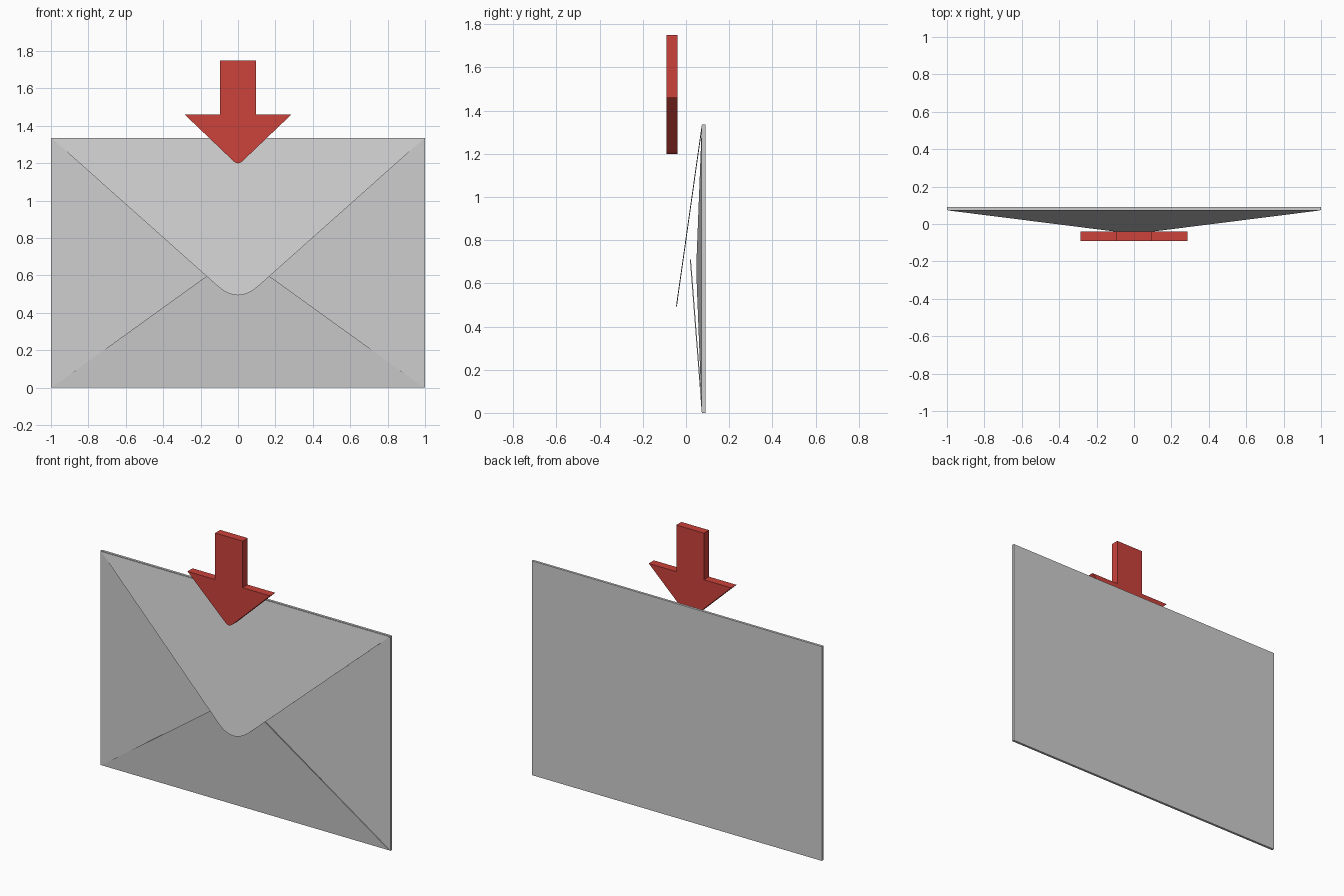
import bpy, bmesh

if "Cube" in bpy.data.objects:
    bpy.data.objects.remove(bpy.data.objects["Cube"])


def material(name, rgb):
    m = bpy.data.materials.new(name)
    m.diffuse_color = (*rgb, 1.0)
    m.use_nodes = True
    m.node_tree.nodes["Principled BSDF"].inputs["Base Color"].default_value = m.diffuse_color
    return m


PAPER = material("light grey paper", (0.62, 0.62, 0.62))
RED = material("arrow red", (0.60, 0.054, 0.044))


def rounded(a, tip, b, steps=10):
    """Points of a smooth curve from a to b, pulled towards the tip."""
    pts = []
    for i in range(steps + 1):
        t = i / steps
        pts.append(tuple((1 - t) ** 2 * a[k] + 2 * t * (1 - t) * tip[k] + t * t * b[k]
                         for k in (0, 1)))
    return pts


def rounded_tip(left, tip, right, amount):
    """Triangle left-tip-right with the tip rounded off."""
    def toward(p):
        return tuple(tip[k] + (p[k] - tip[k]) * amount for k in (0, 1))
    return [left] + rounded(toward(left), tip, toward(right)) + [right]


def sheet(name, profile, front_y, thickness, mat):
    """Extrude an x-z profile along y; front_y(x, z) gives the front surface."""
    bm = bmesh.new()
    front = [bm.verts.new((x, front_y(x, z), z)) for x, z in profile]
    back = [bm.verts.new((x, front_y(x, z) + thickness, z)) for x, z in profile]
    bm.faces.new(front)
    bm.faces.new(back[::-1])
    n = len(profile)
    for i in range(n):
        j = (i + 1) % n
        bm.faces.new((front[j], front[i], back[i], back[j]))
    bmesh.ops.recalc_face_normals(bm, faces=bm.faces)
    mesh = bpy.data.meshes.new(name)
    bm.to_mesh(mesh)
    bm.free()
    mesh.materials.append(mat)
    obj = bpy.data.objects.new(name, mesh)
    bpy.context.collection.objects.link(obj)
    return obj


H = 1.335       # envelope height
HINGE = 0.073   # y where the flaps meet the back panel

# Back panel
sheet("back_panel", [(-1, 0), (1, 0), (1, H), (-1, H)],
      lambda x, z: 0.075, 0.015, PAPER)

# Side flaps, folded slightly outwards
for side, name in ((-1, "left_flap"), (1, "right_flap")):
    sheet(name, rounded_tip((side * 0.995, 0.004), (side * 0.04, H / 2),
                            (side * 0.995, H - 0.004), 0.04),
          lambda x, z: HINGE - 0.027 * (1 - abs(x)), 0.004, PAPER)

# Bottom flap
sheet("bottom_flap", rounded_tip((-0.99, 0.004), (0, 0.717), (0.99, 0.004), 0.02),
      lambda x, z: HINGE - 0.055 * z / 0.71, 0.005, PAPER)

# Top flap, open furthest, with a broad rounded tip
sheet("top_flap", rounded_tip((-0.995, H - 0.003), (0, 0.446), (0.995, H - 0.003), 0.108),
      lambda x, z: HINGE - 0.119 * (H - z) / (H - 0.495), 0.004, PAPER)

# Downward arrow floating in front
arrow = [(-0.095, 1.75), (-0.095, 1.46)]
arrow += rounded_tip((-0.285, 1.46), (0, 1.188), (0.285, 1.46), 0.085)
arrow += [(0.095, 1.46), (0.095, 1.75)]
sheet("arrow", arrow, lambda x, z: -0.09, 0.05, RED)
